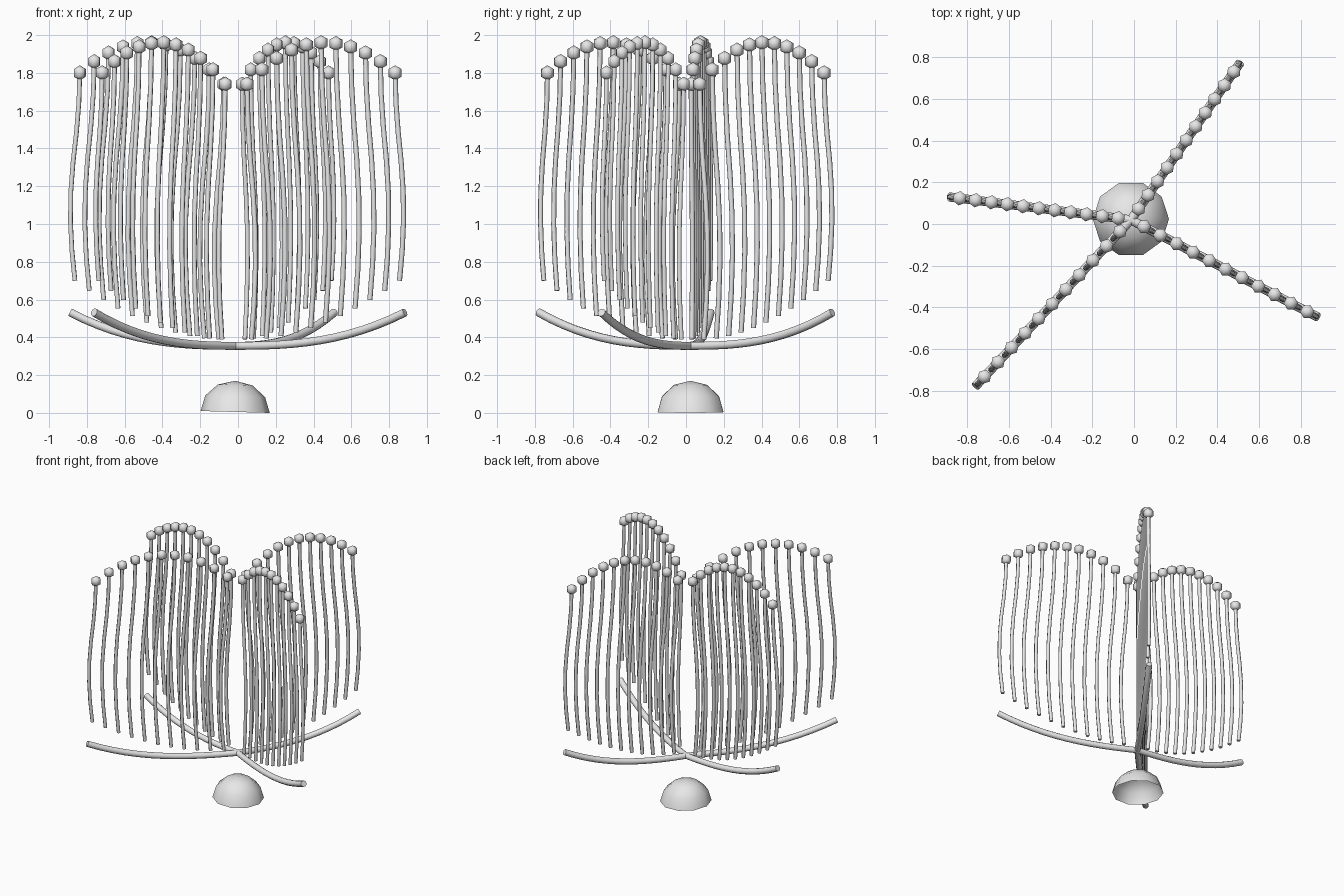
import bpy
import bmesh
from math import sin, cos, pi, radians, atan2
from mathutils import Vector, Matrix

if "Cube" in bpy.data.objects:
    bpy.data.objects.remove(bpy.data.objects["Cube"], do_unlink=True)

grey = bpy.data.materials.new("light_grey")
grey.use_nodes = True
grey.diffuse_color = (0.8, 0.8, 0.8, 1)
grey.node_tree.nodes["Principled BSDF"].inputs["Base Color"].default_value = (0.8, 0.8, 0.8, 1)

HUB = Vector((-0.015, 0.02, 0))
ARM_ENDS = {"back_left": (0.51, 0.775), "back_right": (-0.888, 0.13),
            "front_right": (-0.762, -0.78), "front_left": (0.884, -0.448)}
STEMS = 11


def finish(obj, angle):
    obj.data.materials.clear()
    obj.data.materials.append(grey)
    bpy.ops.object.select_all(action='DESELECT')
    obj.select_set(True)
    bpy.context.view_layer.objects.active = obj
    bpy.ops.object.shade_smooth_by_angle(angle=radians(angle))


def tubes(name, paths, radius, resolution, angle):
    """Round tubes along point paths, as one mesh."""
    curve = bpy.data.curves.new(name, 'CURVE')
    curve.dimensions = '3D'
    curve.bevel_depth = radius
    curve.bevel_resolution = resolution
    curve.use_fill_caps = True
    for path in paths:
        spline = curve.splines.new('POLY')
        spline.points.add(len(path) - 1)
        for point, co in zip(spline.points, path):
            point.co = (*co, 1)
    obj = bpy.data.objects.new(name, curve)
    bpy.context.collection.objects.link(obj)
    bpy.ops.object.select_all(action='DESELECT')
    obj.select_set(True)
    bpy.context.view_layer.objects.active = obj
    bpy.ops.object.convert(target='MESH')
    finish(bpy.context.object, angle)


def mesh_object(name, bm, angle):
    mesh = bpy.data.meshes.new(name)
    bm.to_mesh(mesh)
    bm.free()
    obj = bpy.data.objects.new(name, mesh)
    bpy.context.collection.objects.link(obj)
    finish(obj, angle)


def arm_height(t):
    return 0.355 + 0.177 * t ** 2.6


def top_height(u):
    # arched row of tips, highest just past the middle
    return 1.96 - 0.22 * ((0.52 - u) / 0.52) ** 2 if u < 0.52 else 1.96 - 0.16 * ((u - 0.52) / 0.48) ** 2


# outward bow of a stem, from its foot to its tip
BOW = (0.026, 0.042, 0.05, 0.048, 0.036, 0.018, 0.005, 0.0)

for side, end in ARM_ENDS.items():
    reach = Vector((*end, 0)) - HUB
    out = reach.normalized()

    # curved arm
    arm = []
    for i in range(13):
        t = i / 12
        arm.append(HUB + reach * t + Vector((0, 0, arm_height(t))))
    tubes(side + "_arm", [arm], 0.022, 3, 60)

    # hanging stems and their beads
    stems = []
    beads = bmesh.new()
    turn = Matrix.Rotation(atan2(out.y, out.x), 4, 'Z')
    for i in range(STEMS):
        u = i / (STEMS - 1)
        base = HUB + reach * (0.07 + 0.872 * u)
        foot, tip = 0.39 + 0.31 * u ** 1.8, top_height(u)
        stems.append([base + out * bow + Vector((0, 0, foot + (tip - foot) * k / (len(BOW) - 1)))
                      for k, bow in enumerate(BOW)])
        bmesh.ops.create_uvsphere(beads, u_segments=6, v_segments=3, radius=0.04,
                                  matrix=Matrix.Translation(base + Vector((0, 0, tip))) @ turn)
    tubes(side + "_stems", stems, 0.0135, 1, 65)
    mesh_object(side + "_beads", beads, 180)

# open dome at the foot, its rim tipped very slightly down towards +x
dome = bmesh.new()
SIDES, RINGS, RADIUS, HEIGHT, TIP = 10, 3, 0.183, 0.165, 0.005
CENTRE = HUB + Vector((0, 0.004, TIP))
rings = []
for r in range(RINGS):
    a = r * pi / 2 / RINGS
    ring = []
    for s in range(SIDES):
        b = 2 * pi * s / SIDES
        spot = Vector((RADIUS * cos(a) * cos(b), RADIUS * cos(a) * sin(b),
                       HEIGHT * sin(a) - TIP * cos(a) * cos(b)))
        ring.append(dome.verts.new(CENTRE + spot))
    rings.append(ring)
pole = dome.verts.new(CENTRE + Vector((0, 0, HEIGHT)))
for s in range(SIDES):
    n = (s + 1) % SIDES
    for low, high in zip(rings, rings[1:]):
        dome.faces.new((low[s], low[n], high[n], high[s]))
    dome.faces.new((rings[-1][s], rings[-1][n], pole))
mesh_object("dome_base", dome, 60)
